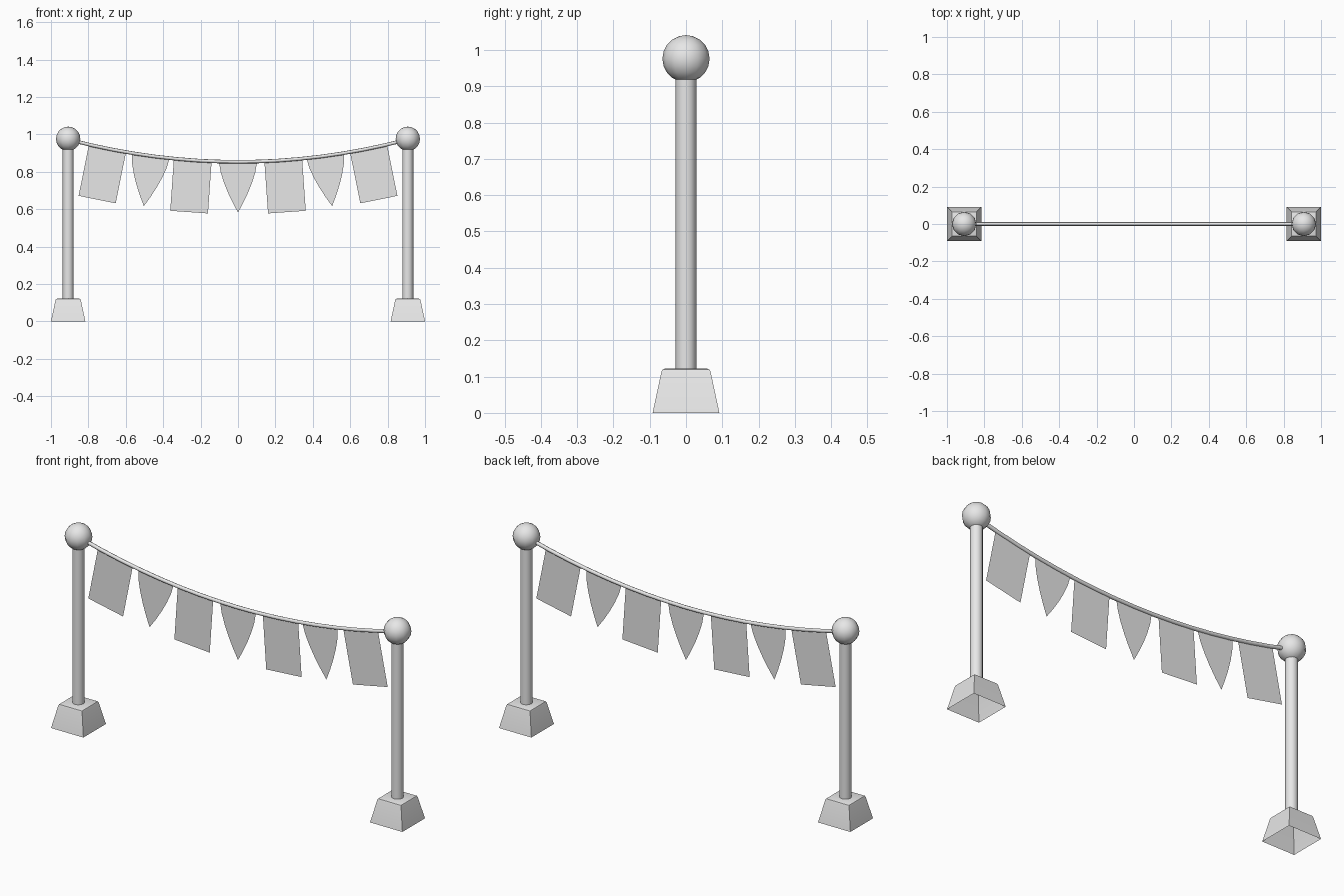
import bpy, bmesh, math
from mathutils import Matrix, Vector

if "Cube" in bpy.data.objects:
    bpy.data.objects.remove(bpy.data.objects["Cube"])

grey = bpy.data.materials.new("light grey")
grey.diffuse_color = (0.8, 0.8, 0.8, 1)
grey.use_nodes = True
grey.node_tree.nodes["Principled BSDF"].inputs["Base Color"].default_value = grey.diffuse_color

POST_X = 0.908


def sag(x):
    """Height of the rope centre line."""
    return 0.853 + 0.145 * x * x


def add_object(name, bm, smooth=None):
    mesh = bpy.data.meshes.new(name)
    bm.to_mesh(mesh)
    bm.free()
    mesh.materials.append(grey)
    obj = bpy.data.objects.new(name, mesh)
    bpy.context.collection.objects.link(obj)
    if smooth:
        bpy.context.view_layer.objects.active = obj
        obj.select_set(True)
        bpy.ops.object.shade_smooth_by_angle(angle=math.radians(smooth))
        obj.select_set(False)
    return obj


def base(name, x):
    # tapered foot with softened top rim and open underside
    bm = bmesh.new()
    rings = []
    for half, z in ((0.092, 0), (0.068, 0.112), (0.065, 0.119), (0.058, 0.122)):
        rings.append([bm.verts.new((x + sx * half, sy * half, z))
                      for sx, sy in ((-1, -1), (1, -1), (1, 1), (-1, 1))])
    for a, b in zip(rings, rings[1:]):
        for i in range(4):
            j = (i + 1) % 4
            bm.faces.new((a[i], a[j], b[j], b[i]))
    bm.faces.new(rings[-1])
    add_object(name, bm, 40)


def pole(name, x):
    bm = bmesh.new()
    bmesh.ops.create_cone(bm, cap_ends=False, segments=12, radius1=0.029,
                          radius2=0.029, depth=0.82,
                          matrix=Matrix.Translation((x, 0, 0.525)))
    add_object(name, bm, 40)


def ball(name, x):
    bm = bmesh.new()
    bmesh.ops.create_uvsphere(bm, u_segments=12, v_segments=10, radius=0.065,
                              matrix=Matrix.Translation((x, 0, 0.976)))
    add_object(name, bm, 60)


for side, x in (("left", -POST_X), ("right", POST_X)):
    base(side + "_base", x)
    pole(side + "_pole", x)
    ball(side + "_ball", x)

# sagging rope strung between the balls
bm = bmesh.new()
STEPS, SIDES, R = 16, 8, 0.0095
rings = []
for s in range(STEPS + 1):
    x = -0.89 + 1.78 * s / STEPS
    up = Vector((-0.29 * x, 0, 1)).normalized()
    c = Vector((x, 0, sag(x)))
    rings.append([bm.verts.new(c + R * (up * math.sin(a) + Vector((0, math.cos(a), 0))))
                  for a in (math.tau * i / SIDES for i in range(SIDES))])
for a, b in zip(rings, rings[1:]):
    for i in range(SIDES):
        j = (i + 1) % SIDES
        bm.faces.new((a[i], a[j], b[j], b[i]))
bmesh.ops.recalc_face_normals(bm, faces=bm.faces)
add_object("rope", bm, 60)

# seven flags, square and pointed in turn, tilted with the rope
for n, x in enumerate((-0.698, -0.467, -0.242, 0, 0.242, 0.467, 0.698)):
    if n % 2 == 0:
        outline = [(-0.101, 0), (-0.101, -0.278), (0.101, -0.278), (0.101, 0)]
        name = "square_flag_%d" % (n + 1)
    else:
        left = [(-0.102 * (1 - t ** 1.5), -0.271 * t) for t in (0, 0.2, 0.4, 0.6, 0.8)]
        outline = left + [(0, -0.271)] + [(-u, v) for u, v in reversed(left)]
        name = "pointed_flag_%d" % (n + 1)
    place = (Matrix.Translation((x, 0, sag(x)))
             @ Matrix.Rotation(-math.atan(0.29 * x), 4, 'Y'))
    bm = bmesh.new()
    bm.faces.new([bm.verts.new(place @ Vector((u, 0, v))) for u, v in outline])
    add_object(name, bm)
